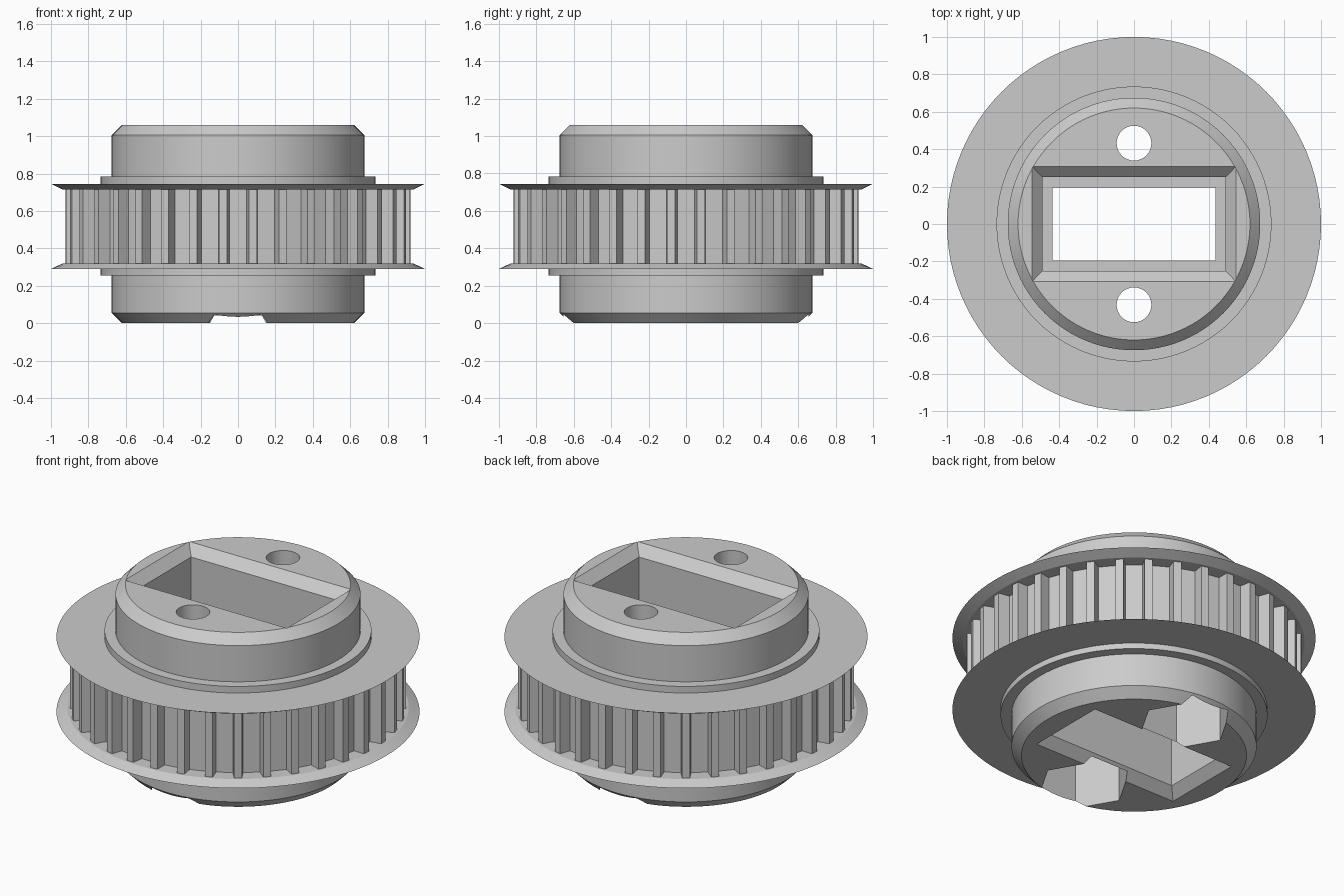
import bpy
import bmesh
from math import cos, sin, pi, radians

if "Cube" in bpy.data.objects:
    bpy.data.objects.remove(bpy.data.objects["Cube"], do_unlink=True)

GREY = (0.6, 0.6, 0.6, 1)
metal = bpy.data.materials.new("plain_grey")
metal.use_nodes = True
metal.diffuse_color = GREY
metal.node_tree.nodes["Principled BSDF"].inputs["Base Color"].default_value = GREY


def loft(name, sections, capped=True):
    """Skin a stack of equal-length rings; an uncapped stack closes on itself."""
    bm = bmesh.new()
    rings = [[bm.verts.new(p) for p in ring] for ring in sections]
    pairs = list(zip(rings, rings[1:]))
    if capped:
        bm.faces.new(rings[0])
        bm.faces.new(rings[-1])
    else:
        pairs.append((rings[-1], rings[0]))
    for low, high in pairs:
        for i in range(len(low)):
            j = (i + 1) % len(low)
            bm.faces.new((low[i], low[j], high[j], high[i]))
    bmesh.ops.recalc_face_normals(bm, faces=bm.faces)
    mesh = bpy.data.meshes.new(name)
    bm.to_mesh(mesh)
    bm.free()
    mesh.materials.append(metal)
    obj = bpy.data.objects.new(name, mesh)
    bpy.context.collection.objects.link(obj)
    return obj


def circle(r, z, n=96, y=0):
    return [(r * cos(2 * pi * i / n), y + r * sin(2 * pi * i / n), z) for i in range(n)]


def rect(x, y, z):
    return [(x, y, z), (-x, y, z), (-x, -y, z), (x, -y, z)]


def select(obj):
    bpy.ops.object.select_all(action='DESELECT')
    obj.select_set(True)
    bpy.context.view_layer.objects.active = obj


def cut(obj, cutter):
    cutter.hide_render = True
    mod = obj.modifiers.new("cut", 'BOOLEAN')
    mod.operation = 'DIFFERENCE'
    mod.solver = 'EXACT'
    mod.object = cutter
    select(obj)
    bpy.ops.object.modifier_apply(modifier=mod.name)
    bpy.data.objects.remove(cutter, do_unlink=True)


# Hub: chamfered barrel with collars and two flared flanges
TOP = 1.06
profile = [(0.62, 0), (0.675, 0.055), (0.675, 0.255), (0.735, 0.255),
           (0.735, 0.29), (1, 0.29), (0.94, 0.318), (0.8, 0.318),
           (0.8, 0.715), (0.94, 0.715), (1, 0.745), (0.735, 0.745),
           (0.735, 0.785), (0.675, 0.785), (0.675, 1.005), (0.62, TOP)]
hub = loft("flanged_hub", [circle(r, z) for r, z in profile])

# Stepped rectangular well through the middle, chamfered at both ends
cut(hub, loft("well_cutter", [
    rect(0.54, 0.30, -0.05), rect(0.435, 0.195, 0.055), rect(0.435, 0.195, 0.5),
    rect(0.49, 0.25, 0.5), rect(0.49, 0.25, TOP - 0.058), rect(0.545, 0.308, TOP),
    rect(0.595, 0.36, TOP + 0.05)]))

# Bolt holes with hexagonal nut pockets underneath
for side in (-1, 1):
    y = 0.432 * side
    cut(hub, loft("hole_cutter", [circle(0.093, z, 32, y) for z in (-0.1, 1.2)]))
    cut(hub, loft("pocket_cutter", [circle(0.256, z, 6, y) for z in (-0.1, 0.32)]))

# Toothed ring between the flanges
TEETH, TIP, ROOT = 36, 0.925, 0.857


def gear(z):
    points = []
    for i in range(TEETH):
        middle = 2 * pi * (i + 0.5) / TEETH
        for r, offset in ((ROOT, -1.9), (TIP, -1.35), (TIP, 1.35), (ROOT, 1.9)):
            a = middle + radians(offset)
            points.append((r * cos(a), r * sin(a), z))
    return points


def inner(z):
    return [(x * 0.9, y * 0.9, z) for x, y, z in gear(z)]


loft("toothed_ring", [inner(0.31), gear(0.31), gear(0.72), inner(0.72)], capped=False)

select(hub)
bpy.ops.object.shade_smooth_by_angle(angle=radians(25))
